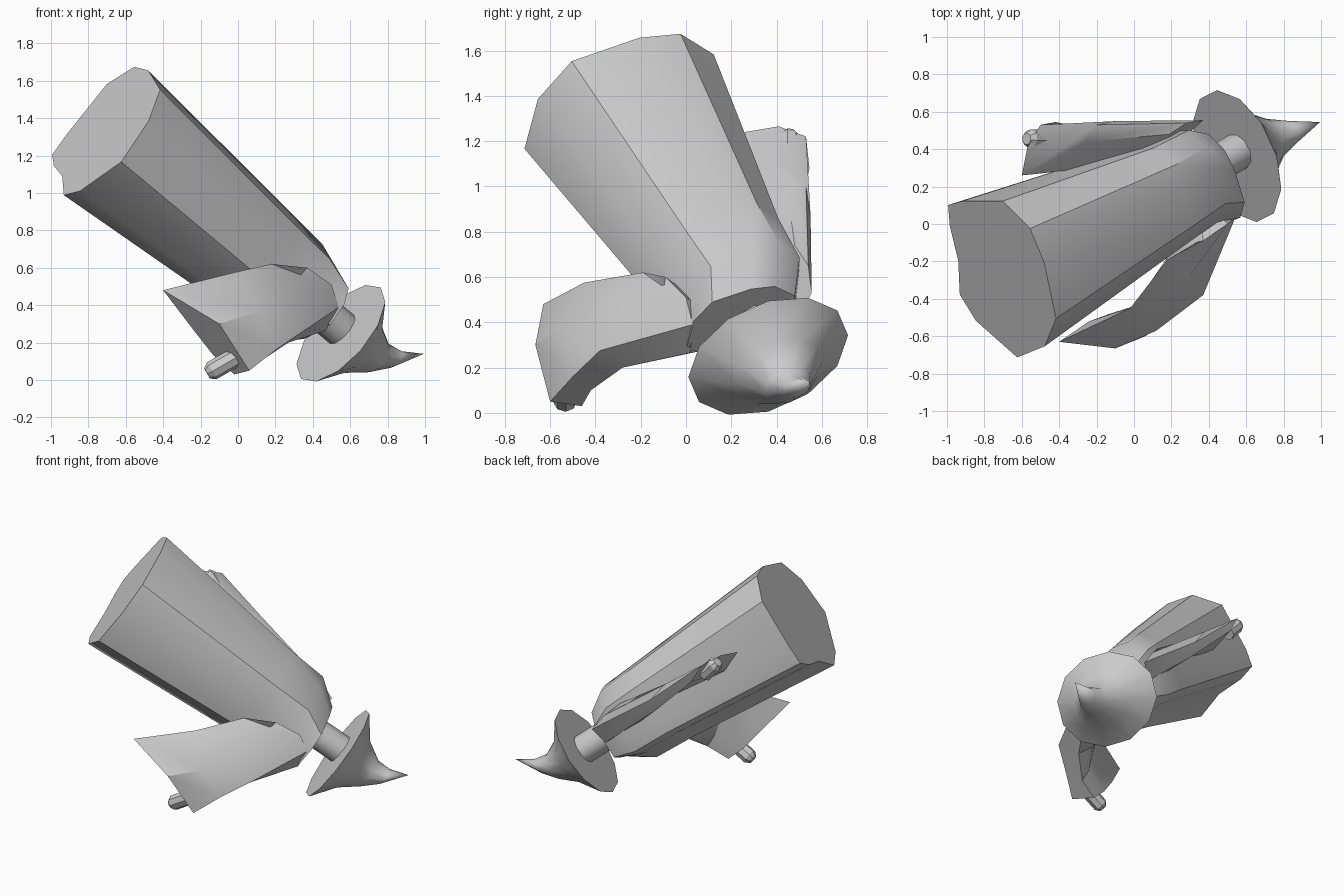
import bpy, bmesh, math
from mathutils import Vector

cube = bpy.data.objects.get("Cube")
if cube:
    bpy.data.objects.remove(cube, do_unlink=True)

grey = bpy.data.materials.new("plain_grey")
grey.use_nodes = True
colour = (0.6, 0.6, 0.6, 1)
grey.diffuse_color = colour
grey.node_tree.nodes["Principled BSDF"].inputs["Base Color"].default_value = colour


def loft(name, rings, angle=30):
    """Skin a row of equal rings; a one-point ring closes to a tip."""
    bm = bmesh.new()
    rows = [[bm.verts.new(p) for p in ring] for ring in rings]
    for low, high in zip(rows, rows[1:]):
        n = len(low)
        for i in range(n):
            j = (i + 1) % n
            if len(high) == 1:
                bm.faces.new((low[i], low[j], high[0]))
            else:
                bm.faces.new((low[i], low[j], high[j], high[i]))
    for row in (rows[0], rows[-1]):
        if len(row) > 1:
            bm.faces.new(row)
    bmesh.ops.recalc_face_normals(bm, faces=bm.faces)
    mesh = bpy.data.meshes.new(name)
    bm.to_mesh(mesh)
    bm.free()
    mesh.materials.append(grey)
    obj = bpy.data.objects.new(name, mesh)
    bpy.context.collection.objects.link(obj)
    bpy.ops.object.select_all(action='DESELECT')
    obj.select_set(True)
    bpy.context.view_layer.objects.active = obj
    bpy.ops.object.shade_smooth_by_angle(angle=math.radians(angle))
    return obj


def circle(centre, across, along, sides):
    """Ring around a centre, spanned by two radius vectors."""
    turns = [math.tau * i / sides for i in range(sides)]
    return [Vector(centre) + across * math.cos(t) + along * math.sin(t) for t in turns]


# Tilted body frame: down runs from the neck to the hem
down = Vector((-.70, -.41, .585)).normalized()
rise = (Vector((0, 0, 1)) - down * down.z).normalized()
side = down.cross(rise)


def body(u, v, a):
    return side * u + rise * v + down * a


# Robe: uneven hem outline narrowed to the waist, shoulders and collar
hem = [(.59, .505), (.57, .633), (.46, .966), (.26, 1.07), (.065, 1.04), (-.225, .9),
       (-.323, .69), (-.30, .42), (-.02, .24), (.145, .22), (.307, .352), (.488, .429)]
hem_centre = (.14, .64)


def robe_ring(centre, wide, tall, depth):
    return [body(centre[0] + (u - hem_centre[0]) * wide,
                 centre[1] + (v - hem_centre[1]) * tall, depth) for u, v in hem]


hem_ring = [body(u, v, 1.385 + .06 * (hem_centre[0] - u)) for u, v in hem]
loft("robe", [hem_ring,
              robe_ring((.08, .62), .68, .77, .26),
              robe_ring((.08, .615), .64, .73, -.01),
              robe_ring((.02, .60), .6, .50, -.175)], 35)

# Neck
loft("neck", [circle(body(.054, .615, a), side * .1, rise * .1, 10) for a in (-.1, -.45)], 40)

# Hat: flat brim, concave cone and bent tip
axis = Vector((.70, .37, -.61)).normalized()
cross_a = Vector((0, 1, 0)).cross(axis).normalized()
cross_b = axis.cross(cross_a)
hat_rows = [((.55, .363, .25), .345), ((.64, .41, .18), .19),
            ((.74, .455, .12), .105), ((.84, .49, .11), .06)]
hat = [circle(c, cross_a * r * .94, cross_b * r * 1.1, 12) for c, r in hat_rows]
loft("hat", hat + [[(.995, .545, .14)]], 50)

# Raised sleeve: mouth, forearm, elbow, shoulder, hidden end inside the robe
loft("raised_sleeve", [
    [(-.4, -.63, .48), (-.1, -.665, .3), (.06, -.6, .05),
     (-.02, -.46, .03), (-.13, -.48, .13), (-.24, -.52, .27)],
    [(-.02, -.45, .575), (.12, -.57, .37), (.2, -.5, .16),
     (.12, -.42, .1), (.06, -.42, .2), (.0, -.44, .38)],
    [(.18, -.19, .62), (.29, -.29, .49), (.37, -.38, .275),
     (.27, -.28, .2), (.2, -.22, .25), (.17, -.19, .4)],
    [(.37, -.09, .6), (.5, .0, .51), (.54, .03, .39),
     (.47, .02, .265), (.3, .05, .27), (.28, .02, .45)],
    [(.35, .15, .42)]], 35)

# Lowered sleeve lying along the robe, its inner wall sunk into the robe
loft("lowered_sleeve", [
    [(-.6, .26, 1.24), (-.57, .41, 1.265), (-.5, .53, 1.22),
     (-.42, .545, 1.08), (-.5, .27, 1.08)],
    [(-.26, .44, 1.03), (-.2, .53, 1), (-.1, .55, .87),
     (-.1, .48, .77), (-.1, .32, .8)],
    [(.19, .48, .74), (.28, .54, .65), (.37, .555, .53),
     (.3, .5, .43), (.2, .4, .5)]], 35)


# Hands: short stubs with bevelled ends
def hand(name, wrist, end):
    wrist, end = Vector(wrist), Vector(end)
    way = (end - wrist).normalized()
    a = way.orthogonal().normalized()
    b = way.cross(a)
    rows = [(wrist, .052), (end - way * .03, .052), (end, .032)]
    loft(name, [circle(c, a * r, b * r, 8) for c, r in rows])


hand("raised_hand", (.0, -.53, .13), (-.165, -.535, .035))
hand("lowered_hand", (-.47, .455, 1.12), (-.575, .455, 1.235))
